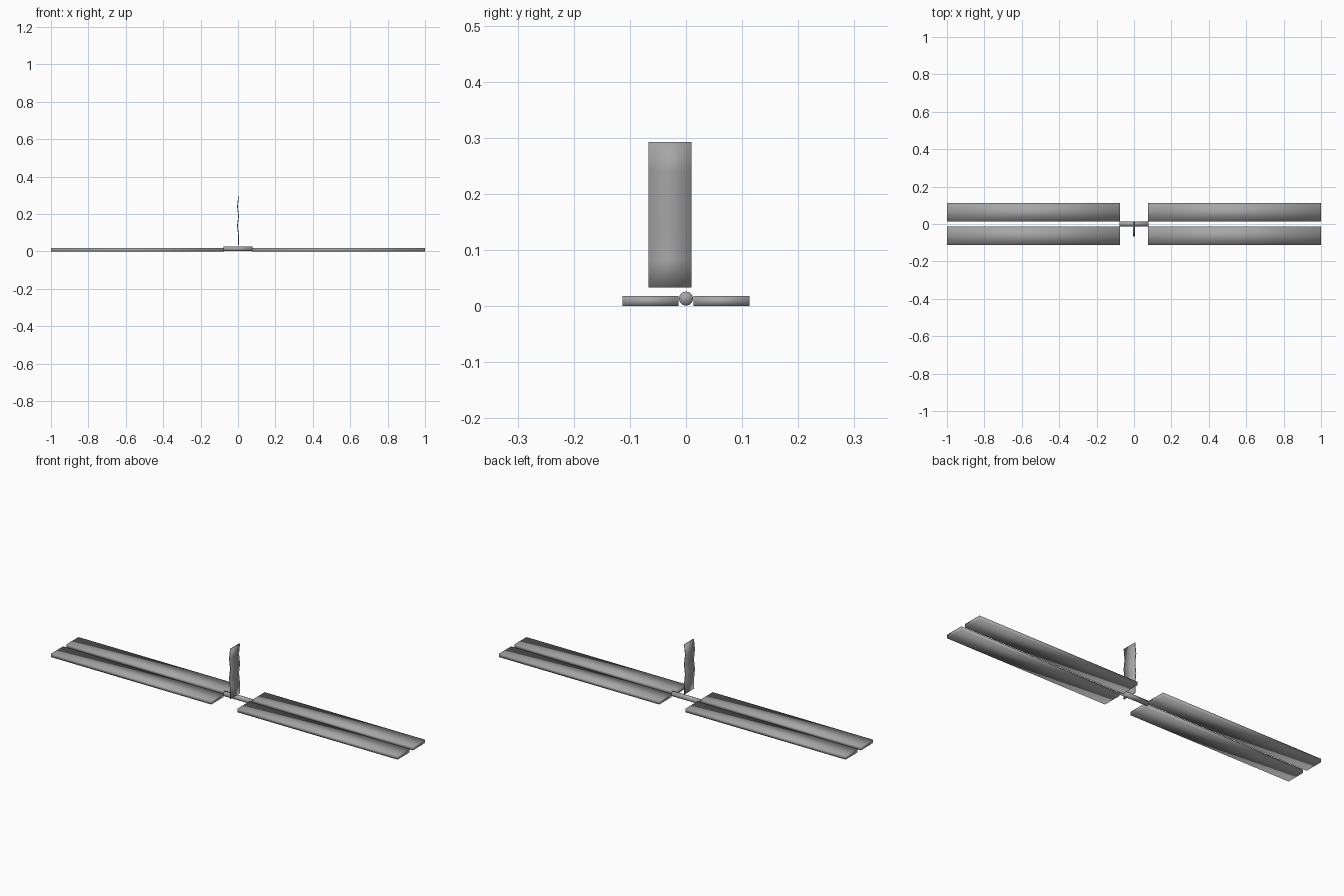
import bpy
import bmesh
import math
from mathutils import Matrix

cube = bpy.data.objects.get("Cube")
if cube:
    bpy.data.objects.remove(cube, do_unlink=True)

grey = bpy.data.materials.new("plain grey")
grey.use_nodes = True
colour = (0.38, 0.38, 0.38, 1)
grey.diffuse_color = colour
grey.node_tree.nodes["Principled BSDF"].inputs["Base Color"].default_value = colour


def add_object(name, bm):
    """Turn a bmesh into a smooth shaded grey object."""
    bmesh.ops.recalc_face_normals(bm, faces=bm.faces[:])
    for face in bm.faces:
        face.smooth = True
    mesh = bpy.data.meshes.new(name)
    bm.to_mesh(mesh)
    bm.free()
    mesh.materials.append(grey)
    obj = bpy.data.objects.new(name, mesh)
    bpy.context.collection.objects.link(obj)
    return obj


def add_box(name, low, high):
    bm = bmesh.new()
    bmesh.ops.create_cube(bm, size=1)
    for v in bm.verts:
        v.co = [(a + b) / 2 + c * (b - a) for a, b, c in zip(low, high, v.co)]
    return add_object(name, bm)


# Four long panels, a pair on each side
for side, sx in (("left", 1), ("right", -1)):
    for end, sy in (("front", -1), ("back", 1)):
        xs = sorted((sx * 0.075, sx * 1.0))
        ys = sorted((sy * 0.013, sy * 0.113))
        add_box(f"{side}_{end}_panel", (xs[0], ys[0], 0), (xs[1], ys[1], 0.018))

# Round boom joining the two sides
bm = bmesh.new()
bmesh.ops.create_cone(bm, cap_ends=True, segments=24, radius1=0.0125,
                      radius2=0.0125, depth=0.156,
                      matrix=Matrix.Translation((0, 0, 0.0135))
                      @ Matrix.Rotation(math.pi / 2, 4, 'Y'))
add_object("boom", bm)

# Upright folded radiator: a zigzag profile extruded across its width
folds = [(0.003, 0.033), (0.003, 0.083), (-0.003, 0.138),
         (0.003, 0.188), (-0.003, 0.24), (0.003, 0.293)]
half = 0.002
outline = [(x + half, z) for x, z in folds]
outline += [(x - half, z) for x, z in reversed(folds)]
bm = bmesh.new()
profile = bm.faces.new([bm.verts.new((x, -0.067, z)) for x, z in outline])
result = bmesh.ops.extrude_face_region(bm, geom=[profile])
moved = [g for g in result["geom"] if isinstance(g, bmesh.types.BMVert)]
bmesh.ops.translate(bm, verts=moved, vec=(0, 0.077, 0))
add_object("folded_radiator", bm)
